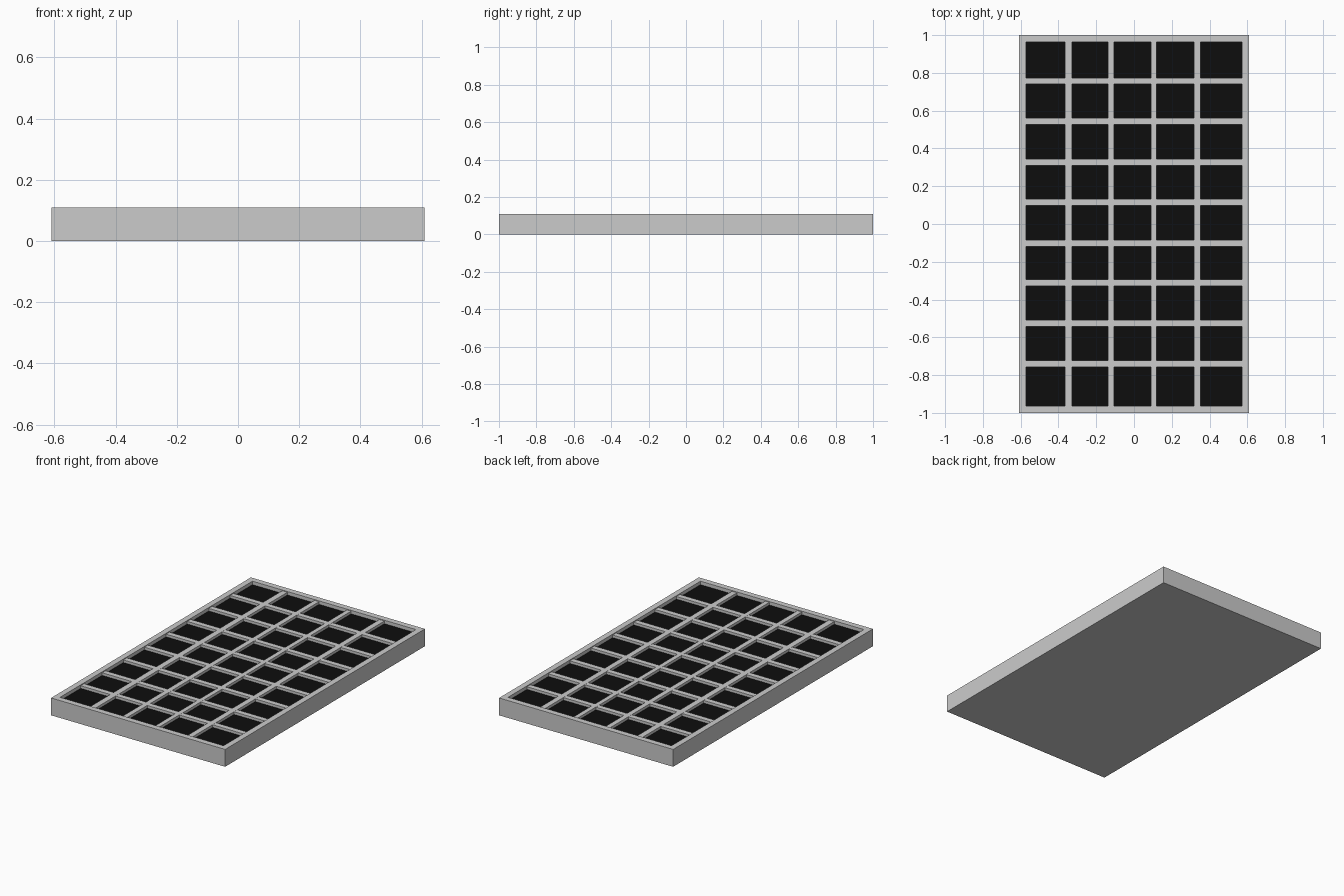
import bpy, bmesh

if "Cube" in bpy.data.objects:
    bpy.data.objects.remove(bpy.data.objects["Cube"])

HX, HY, H = 0.61, 1.0, 0.11      # outer half sizes and height
IX, IY = 0.573, 0.963            # half sizes of the recess
FLOOR, RIB = 0.088, 0.105        # recess floor and rib top heights


def add_mesh(name, bm):
    bmesh.ops.recalc_face_normals(bm, faces=bm.faces)
    mesh = bpy.data.meshes.new(name)
    bm.to_mesh(mesh)
    bm.free()
    obj = bpy.data.objects.new(name, mesh)
    bpy.context.collection.objects.link(obj)
    return obj


def box(name, x0, x1, y0, y1, z0, z1):
    bm = bmesh.new()
    bmesh.ops.create_cube(bm, size=1)
    for v in bm.verts:
        v.co = (x1 if v.co.x > 0 else x0,
                y1 if v.co.y > 0 else y0,
                z1 if v.co.z > 0 else z0)
    return add_mesh(name, bm)


# Tray frame: closed bottom, raised rim, sunken floor
bm = bmesh.new()
rings = []
for x, y, z in [(HX, HY, 0), (HX, HY, H), (IX, IY, H), (IX, IY, FLOOR - 0.01)]:
    rings.append([bm.verts.new((sx * x, sy * y, z))
                  for sx, sy in [(-1, -1), (1, -1), (1, 1), (-1, 1)]])
for a, b in zip(rings, rings[1:]):
    for i in range(4):
        j = (i + 1) % 4
        bm.faces.new((a[i], a[j], b[j], b[i]))
bm.faces.new(rings[0])
bm.faces.new(rings[-1])
add_mesh("tray_frame", bm)

# Black cell sheet lying in the tray
black = bpy.data.materials.new("cell_black")
black.diffuse_color = (0.004, 0.004, 0.004, 1)
black.use_nodes = True
black.node_tree.nodes["Principled BSDF"].inputs["Base Color"].default_value = black.diffuse_color
sheet = box("cell_sheet", -IX, IX, -IY, IY, FLOOR - 0.01, FLOOR)
sheet.data.materials.append(black)

# Lengthwise ribs
for i, (a, b) in enumerate([(-0.365, -0.328), (-0.138, -0.106),
                            (0.09, 0.119), (0.317, 0.352)]):
    box(f"long_rib_{i + 1}", a, b, -IY, IY, FLOOR, RIB)

# Crosswise ribs
for i, y in enumerate([-0.74, -0.525, -0.312, -0.101, 0.115, 0.327, 0.543, 0.757]):
    box(f"cross_rib_{i + 1}", -IX, IX, y - 0.017, y + 0.017, FLOOR, RIB - 0.0005)
